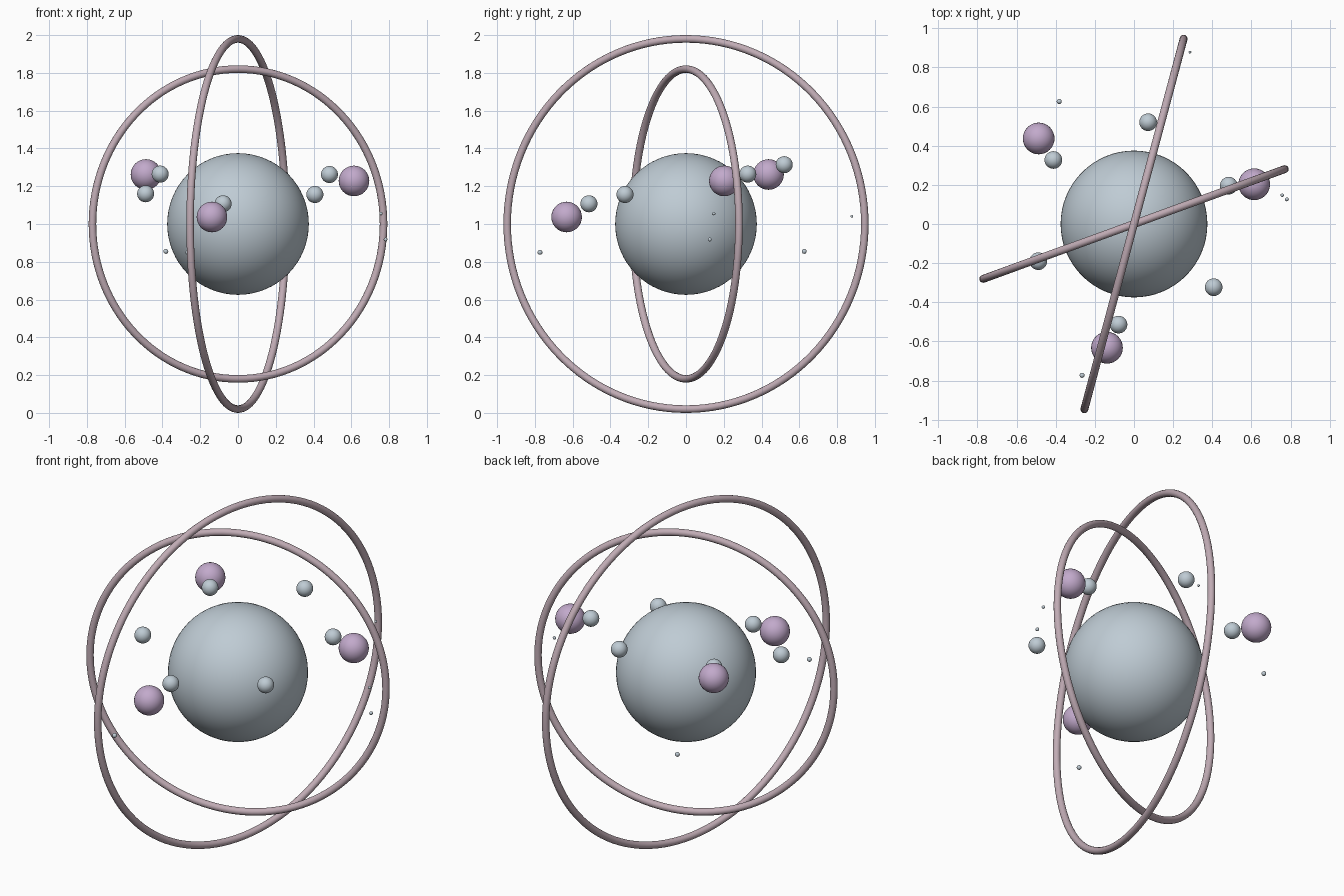
import bpy
from math import radians

cube = bpy.data.objects.get("Cube")
if cube:
    bpy.data.objects.remove(cube, do_unlink=True)


def material(name, rgb):
    m = bpy.data.materials.new(name)
    m.use_nodes = True
    m.diffuse_color = (*rgb, 1)
    m.node_tree.nodes["Principled BSDF"].inputs["Base Color"].default_value = (*rgb, 1)
    return m


blue = material("pale blue grey", (0.52, 0.60, 0.66))
lilac = material("lilac", (0.54, 0.40, 0.60))
pink = material("dusty pink", (0.53, 0.41, 0.46))


def finish(name, mat):
    ob = bpy.context.object
    ob.name = name
    ob.data.materials.append(mat)
    bpy.ops.object.shade_smooth()


def ball(name, mat, radius, location, segments=32):
    bpy.ops.mesh.primitive_uv_sphere_add(
        segments=segments, ring_count=segments // 2, radius=radius, location=location)
    finish(name, mat)


def ring(name, radius, heading):
    # upright hoop turned about the vertical axis
    bpy.ops.mesh.primitive_torus_add(
        major_radius=radius, minor_radius=0.02, major_segments=128, minor_segments=16,
        location=(0, 0, 1), rotation=(radians(90), 0, radians(heading)))
    finish(name, pink)


# Central body and its two hoops
ball("core_sphere", blue, 0.375, (0, 0, 1), 64)
ring("outer_ring", 0.98, 75)
ring("inner_ring", 0.82, 20)

# Large satellites
for i, p in enumerate([(-0.487, 0.437, 1.262), (0.614, 0.203, 1.228),
                       (-0.138, -0.632, 1.037)], 1):
    ball(f"large_satellite_{i}", lilac, 0.081, p)

# Small satellites
for i, p in enumerate([(0.072, 0.52, 1.314), (-0.412, 0.327, 1.264),
                       (0.484, 0.196, 1.262), (-0.489, -0.19, 1.16),
                       (0.407, -0.323, 1.156), (-0.079, -0.514, 1.107)], 1):
    ball(f"small_satellite_{i}", blue, 0.045, p)

# Tiny specks: radius, then position
for i, (r, p) in enumerate([(0.013, (-0.382, 0.626, 0.855)),
                            (0.007, (0.286, 0.878, 1.04)),
                            (0.009, (0.757, 0.147, 1.055)),
                            (0.010, (0.781, 0.126, 0.918)),
                            (0.013, (-0.265, -0.773, 0.85))], 1):
    ball(f"speck_{i}", blue, r, p, 16)
